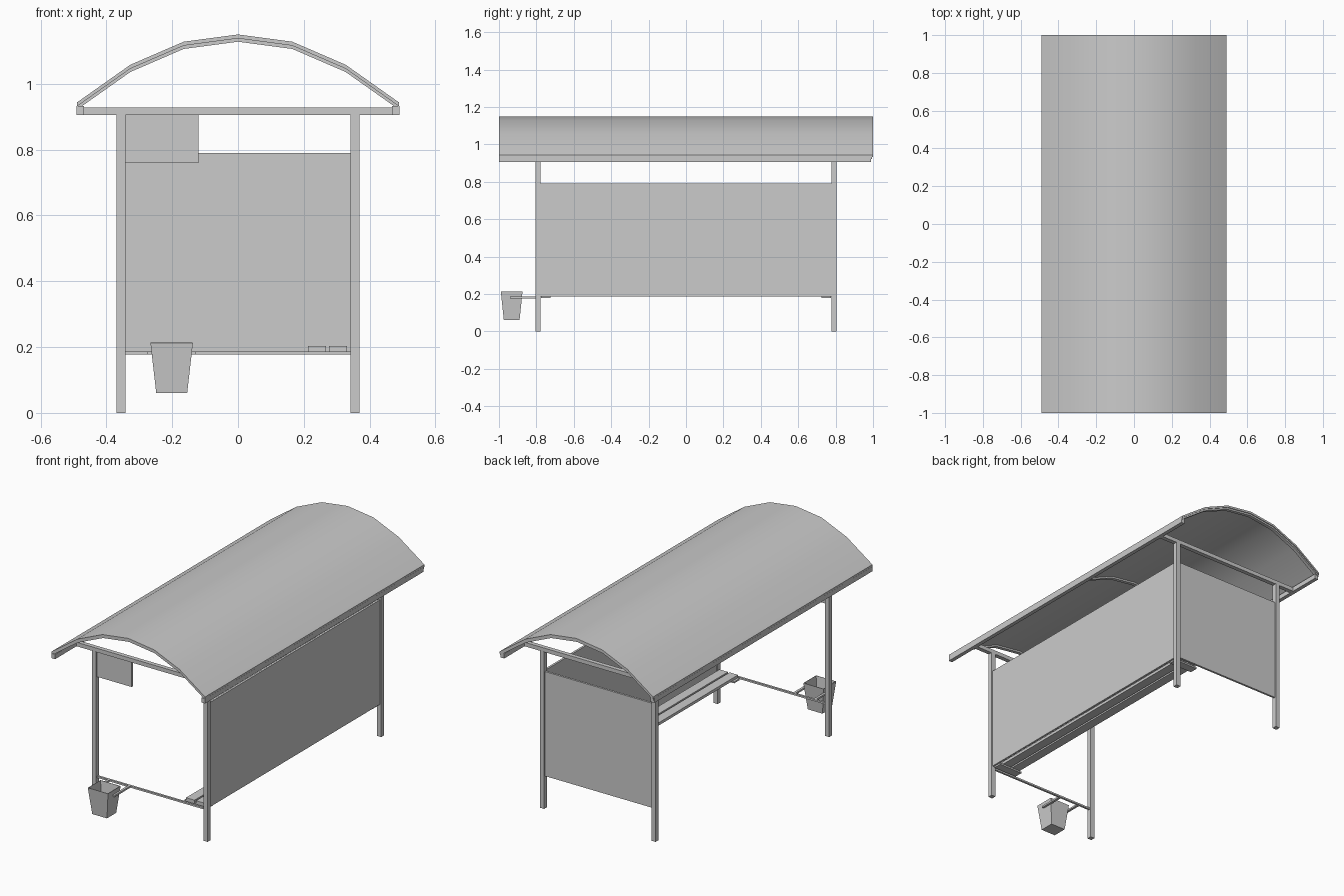
import bpy, bmesh, math

cube = bpy.data.objects.get("Cube")
if cube:
    bpy.data.objects.remove(cube, do_unlink=True)

grey = bpy.data.materials.new("light_grey")
grey.use_nodes = True
COLOUR = (0.6, 0.6, 0.6, 1)
grey.diffuse_color = COLOUR
grey.node_tree.nodes["Principled BSDF"].inputs["Base Color"].default_value = COLOUR


def add_object(name, bm):
    bmesh.ops.recalc_face_normals(bm, faces=bm.faces)
    mesh = bpy.data.meshes.new(name)
    bm.to_mesh(mesh)
    bm.free()
    mesh.materials.append(grey)
    obj = bpy.data.objects.new(name, mesh)
    bpy.context.collection.objects.link(obj)
    return obj


def box(name, x, y, z):
    """Box from (min, max) ranges on each axis."""
    bm = bmesh.new()
    bmesh.ops.create_cube(bm, size=1)
    for v in bm.verts:
        for axis, (low, high) in enumerate((x, y, z)):
            v.co[axis] = low if v.co[axis] < 0 else high
    return add_object(name, bm)


def around(centre, width):
    return (centre - width / 2, centre + width / 2)


# Half profile of the vault from eave to ridge, mirrored to a full arch
half = [(-0.49, 0.943), (-0.327, 1.058), (-0.165, 1.128), (0, 1.15)]
arch = half + [(-x, z) for x, z in reversed(half[:-1])]


def arch_strip(name, top, depth, y):
    """Curved strip hanging below the arch line, extruded along y."""
    upper = [(x, z - top) for x, z in arch]
    lower = [(x, z - top - depth) for x, z in arch]
    bm = bmesh.new()
    rings = []
    for (xa, za), (xb, zb) in zip(upper, lower):
        rings.append([bm.verts.new(p) for p in
                      ((xa, y[0], za), (xa, y[1], za), (xb, y[1], zb), (xb, y[0], zb))])
    for a, b in zip(rings, rings[1:]):
        for i in range(4):
            j = (i + 1) % 4
            bm.faces.new((a[i], a[j], b[j], b[i]))
    bm.faces.new(rings[0])
    bm.faces.new(rings[-1])
    return add_object(name, bm)


def smooth(obj):
    bpy.ops.object.select_all(action="DESELECT")
    obj.select_set(True)
    bpy.context.view_layer.objects.active = obj
    bpy.ops.object.shade_smooth_by_angle(angle=math.radians(35))


# Vaulted roof and the ribs under it
smooth(arch_strip("roof", 0, 0.012, (-1, 1)))
for name, y in (("front", -0.985), ("middle", 0), ("back", 0.985)):
    smooth(arch_strip(name + "_rib", 0.012, 0.01, around(y, 0.02)))

# Posts, eave beams and cross beams
POST_X, POST_Y, POST_W = 0.356, 0.792, 0.027
for side, sx in (("right", -1), ("left", 1)):
    box(side + "_eave_beam", around(sx * 0.479, 0.023), (-1, 0.99), (0.905, 0.932))
    for end, sy in (("front", -1), ("back", 1)):
        box(f"{end}_{side}_post", around(sx * POST_X, POST_W),
            around(sy * POST_Y, POST_W), (0, 0.906))
for end, sy in (("front", -1), ("back", 1)):
    box(end + "_cross_beam", (-0.47, 0.47), around(sy * POST_Y, 0.025), (0.905, 0.928))

# Wall panels and the hanging sign
inner_x, inner_y = POST_X - POST_W / 2, POST_Y - POST_W / 2
box("side_panel", around(POST_X, 0.012), (-inner_y, inner_y), (0.187, 0.79))
box("back_panel", (-inner_x, inner_x), around(POST_Y, 0.012), (0.187, 0.79))
box("hanging_sign", (-inner_x, -0.12), around(-POST_Y, 0.012), (0.76, 0.906))

# Low front rail
box("front_rail", (-inner_x, inner_x), around(-POST_Y, 0.012), (0.177, 0.187))

# Bench slats on brackets fixed to the side panel
for name, x in (("outer", 0.24), ("inner", 0.304)):
    box(name + "_bench_slat", around(x, 0.054), (-inner_y, inner_y), (0.187, 0.203))
for name, y in (("front", -0.75), ("back", 0.75)):
    box(name + "_bench_bracket", (0.2, 0.352), around(y, 0.05), (0.178, 0.187))

# Open tapered bin carried on two arms
BIN_X, BIN_Y = -0.2015, -0.932
for name, sx in (("right", -1), ("left", 1)):
    box(name + "_bin_arm", around(BIN_X + sx * 0.066, 0.014), (-0.94, -0.79), (0.177, 0.187))
bm = bmesh.new()
bmesh.ops.create_cube(bm, size=1)
for v in bm.verts:
    is_top = v.co.z > 0
    hx, hy = (0.0645, 0.058) if is_top else (0.047, 0.042)
    v.co = (BIN_X + math.copysign(hx, v.co.x), BIN_Y + math.copysign(hy, v.co.y),
            0.213 if is_top else 0.06)
bm.normal_update()
bmesh.ops.delete(bm, geom=[f for f in bm.faces if f.normal.z > 0.9], context="FACES")
bin_obj = add_object("bin", bm)
shell = bin_obj.modifiers.new("shell", "SOLIDIFY")
shell.thickness = 0.004
shell.offset = -1
